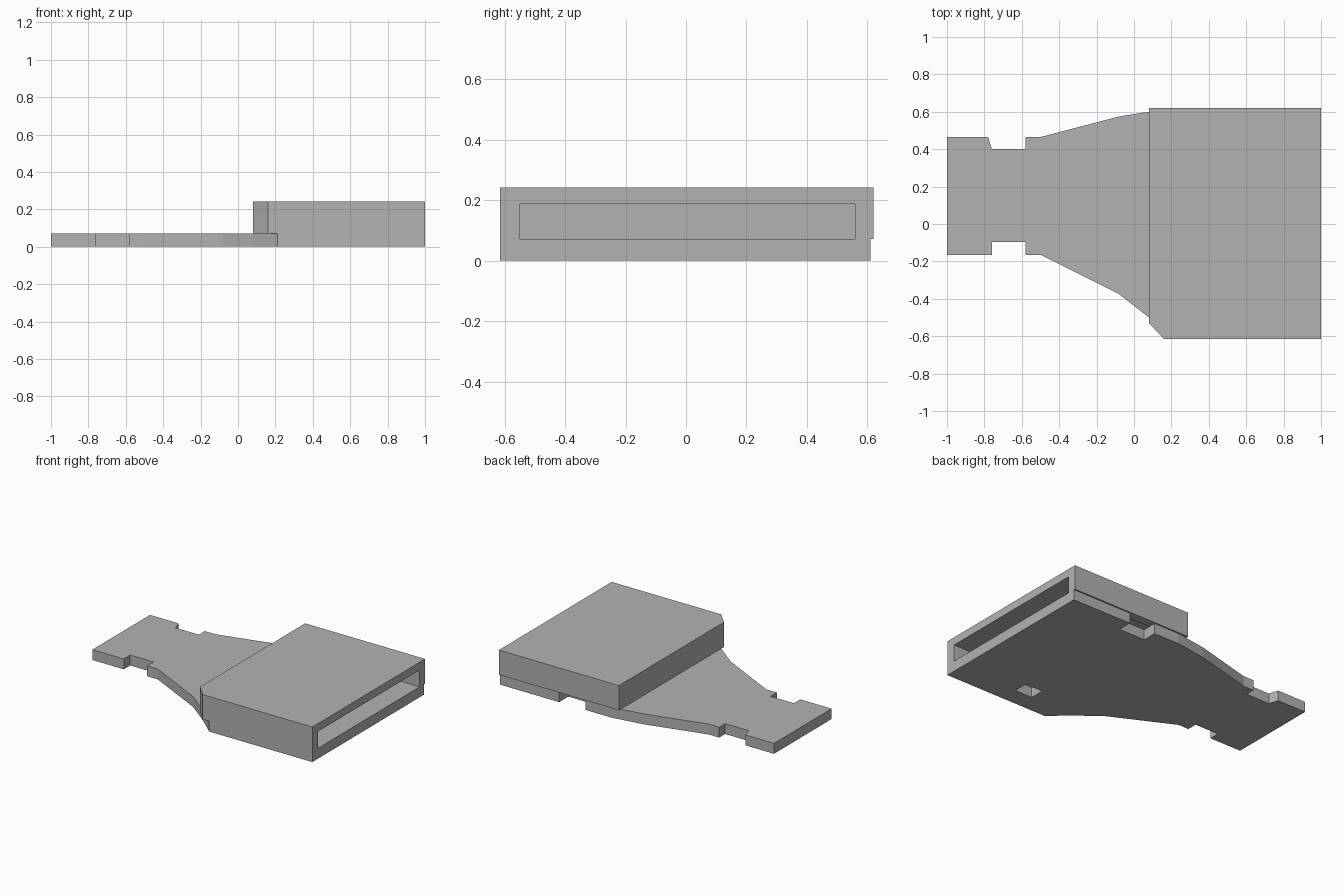
import bpy, bmesh

cube = bpy.data.objects.get("Cube")
if cube:
    bpy.data.objects.remove(cube, do_unlink=True)

grey = bpy.data.materials.new("plain_grey")
grey.use_nodes = True
GREY = (0.45, 0.45, 0.45, 1)
grey.diffuse_color = GREY
grey.node_tree.nodes["Principled BSDF"].inputs["Base Color"].default_value = GREY


def prism(name, outline, z0, z1):
    """Extrude a flat outline from z0 to z1."""
    bm = bmesh.new()
    face = bm.faces.new([bm.verts.new((x, y, z0)) for x, y in outline])
    top = bmesh.ops.extrude_face_region(bm, geom=[face])["geom"]
    verts = [v for v in top if isinstance(v, bmesh.types.BMVert)]
    bmesh.ops.translate(bm, verts=verts, vec=(0, 0, z1 - z0))
    bmesh.ops.recalc_face_normals(bm, faces=bm.faces)
    mesh = bpy.data.meshes.new(name)
    bm.to_mesh(mesh)
    bm.free()
    mesh.materials.append(grey)
    obj = bpy.data.objects.new(name, mesh)
    bpy.context.collection.objects.link(obj)
    return obj


def rect(x0, x1, y0, y1):
    return [(x0, y0), (x1, y0), (x1, y1), (x0, y1)]


def cut(target, name, outline, z0, z1):
    """Subtract a hidden prism from the target."""
    cutter = prism(name, outline, z0, z1)
    cutter.hide_render = True
    cutter.hide_viewport = True
    cutter.display_type = 'WIRE'
    mod = target.modifiers.new(name, 'BOOLEAN')
    mod.operation = 'DIFFERENCE'
    mod.solver = 'EXACT'
    mod.object = cutter


FLOOR = 0.072

# Base plate: narrow notched tongue flaring out under the housing
front_edge = [(-1, -0.165), (-0.76, -0.165), (-0.76, -0.095), (-0.58, -0.095),
              (-0.58, -0.165), (-0.5, -0.165), (-0.08, -0.375), (0.08, -0.5),
              (0.21, -0.615), (1, -0.615)]
back_edge = [(1, 0.61), (0.545, 0.61), (0.545, 0.51), (0.345, 0.51),
             (0.345, 0.61), (0.15, 0.61), (0.08, 0.6), (-0.08, 0.575),
             (-0.5, 0.465), (-0.58, 0.465), (-0.58, 0.4), (-0.76, 0.4),
             (-0.78, 0.465), (-1, 0.465)]
base = prism("base_plate", front_edge + back_edge, 0, FLOOR)
cut(base, "latch_hole_cutter", rect(0.42, 0.553, -0.49, -0.39), -0.1, 0.2)

# Housing: chamfered box, hollow and open at the right end
housing = prism("housing", [(0.08, -0.53), (0.16, -0.615), (1, -0.615),
                            (1, 0.62), (0.08, 0.62)], FLOOR, 0.243)
cut(housing, "slot_cutter", rect(0.14, 1.1, -0.55, 0.56), 0, 0.188)
